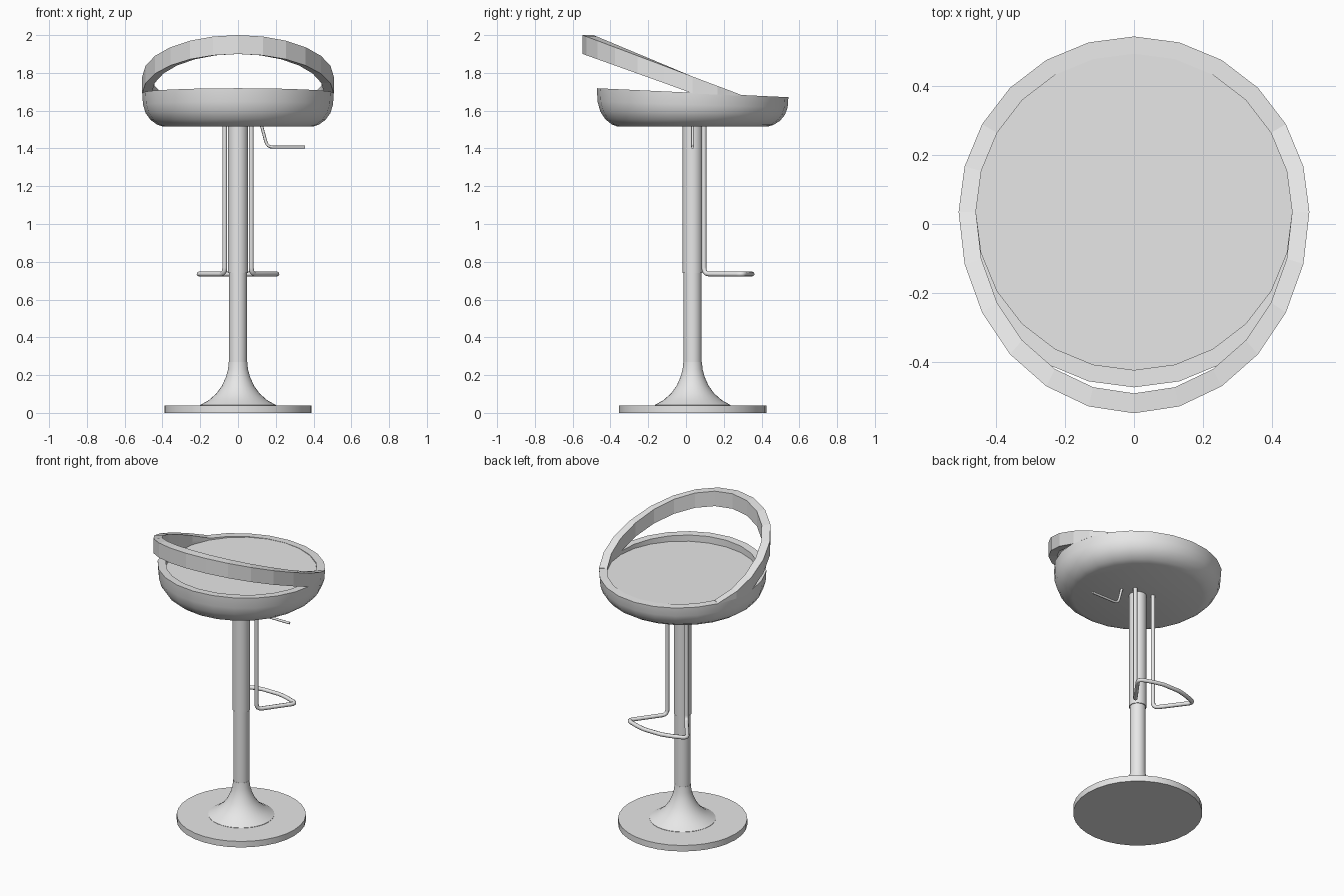
import bpy, bmesh, math
from mathutils import Vector

if "Cube" in bpy.data.objects:
    bpy.data.objects.remove(bpy.data.objects["Cube"], do_unlink=True)

CY = 0.035          # y of the stool's vertical axis
SIDES = 24          # seat and backrest facets

grey = bpy.data.materials.new("light_grey")
grey.use_nodes = True
grey.diffuse_color = (0.8, 0.8, 0.8, 1)
grey.node_tree.nodes["Principled BSDF"].inputs["Base Color"].default_value = (0.8, 0.8, 0.8, 1)


def activate(obj):
    bpy.ops.object.select_all(action="DESELECT")
    obj.select_set(True)
    bpy.context.view_layer.objects.active = obj


def smooth(obj, degrees=35):
    activate(obj)
    bpy.ops.object.shade_smooth_by_angle(angle=math.radians(degrees))


def loft(name, rings, closed):
    """Skin rings of points; closed joins last ring to first, else caps the ends
    and each ring is a loop."""
    bm = bmesh.new()
    loops = [[bm.verts.new(p) for p in ring] for ring in rings]
    for a, b in zip(loops, loops[1:]):
        for i in range(len(a)):
            j = (i + 1) % len(a)
            bm.faces.new((a[i], a[j], b[j], b[i]))
    if closed:
        bm.faces.new(loops[0])
        bm.faces.new(loops[-1])
    bmesh.ops.recalc_face_normals(bm, faces=bm.faces)
    mesh = bpy.data.meshes.new(name)
    bm.to_mesh(mesh)
    bm.free()
    mesh.materials.append(grey)
    obj = bpy.data.objects.new(name, mesh)
    bpy.context.collection.objects.link(obj)
    return obj


def circle(r, height, sides):
    """Ring around the axis; height is a number or a function of y."""
    ring = []
    for i in range(sides):
        a = math.tau * i / sides
        x, y = r * math.cos(a), CY + r * math.sin(a)
        ring.append((x, y, height(y) if callable(height) else height))
    return ring


def lathe(name, profile, sides=32):
    obj = loft(name, [circle(r, z, sides) for r, z in profile], True)
    smooth(obj)
    return obj


def fillet(points, radius, steps=4):
    """Round the inner corners of a path."""
    pts = [Vector(p) for p in points]
    out = [pts[0]]
    for a, b, c in zip(pts, pts[1:], pts[2:]):
        r = min(radius, (a - b).length * 0.4, (c - b).length * 0.4)
        p, q = b + (a - b).normalized() * r, b + (c - b).normalized() * r
        for i in range(steps + 1):
            t = i / steps
            out.append(p * (1 - t) ** 2 + b * 2 * t * (1 - t) + q * t * t)
    return out + [pts[-1]]


def tube(name, path, radius):
    curve = bpy.data.curves.new(name, "CURVE")
    curve.dimensions = "3D"
    curve.bevel_depth = radius
    curve.bevel_resolution = 2
    curve.use_fill_caps = True
    spline = curve.splines.new("POLY")
    spline.points.add(len(path) - 1)
    for point, co in zip(spline.points, path):
        point.co = (*co, 1)
    curve.materials.append(grey)
    obj = bpy.data.objects.new(name, curve)
    bpy.context.collection.objects.link(obj)
    activate(obj)
    bpy.ops.object.convert(target="MESH")
    smooth(bpy.context.object, 50)


# Base plate, flared foot, column and sliding sleeve
lathe("base_plate", [(0.39, 0), (0.39, 0.04)])
lathe("flared_foot", [(0.2, 0.038), (0.2, 0.042), (0.155, 0.067), (0.115, 0.102),
                      (0.085, 0.143), (0.064, 0.19), (0.053, 0.23), (0.049, 0.27)])
lathe("column", [(0.048, 0.25), (0.048, 0.76)])
lathe("column_sleeve", [(0.053, 0.74), (0.053, 1.53)])

# Seat: rounded bowl with a sloping rim and a flat recessed cushion
SEAT_BOTTOM, OUTER, INNER = 1.515, 0.507, 0.457


def rim(y):
    return 1.695 - 0.047 * (y - CY)


def level(f):
    return lambda y: SEAT_BOTTOM + f * (rim(y) - SEAT_BOTTOM)


bowl = [(0.395, 0), (0.428, 0.06), (0.463, 0.2), (0.489, 0.4), (0.503, 0.65), (OUTER, 1)]
rings = [circle(r, level(f), SIDES) for r, f in bowl]
rings += [circle(INNER, rim, SIDES), circle(INNER, 1.672, SIDES)]
smooth(loft("seat", rings, True))

# Backrest: sloping hoop that rises out of the rim on both sides
sections = []
for i in range(-2, SIDES // 2 + 3):
    a = math.tau * i / SIDES
    c, s = math.cos(a), math.sin(a)
    stretch = 1.148 if s > 0 else 1
    y_out, y_in = (CY - r * s * stretch for r in (OUTER, INNER))
    top = 2.0 - 0.377 * (y_out + 0.547)
    low = 1.9 - 0.357 * (y_out + 0.547) if s > 0.01 else rim(y_out) - 0.004
    sections.append([(OUTER * c, y_out, low), (OUTER * c, y_out, top),
                     (INNER * c, y_in, top), (INNER * c, y_in, low)])
loft("backrest", sections, True)

# Footrest: two hanging bars joined by a bowed rail
half = fillet([(0.07, 0.095, 1.53), (0.07, 0.095, 0.735), (0.22, 0.3, 0.735),
               (0.125, 0.335, 0.735), (0.06, 0.35, 0.735)], 0.035)
tube("footrest", half + [Vector((-p.x, p.y, p.z)) for p in reversed(half)], 0.013)

# Height lever under the seat
tube("height_lever", fillet([(0.122, CY, 1.53), (0.155, CY, 1.407), (0.355, CY, 1.407)], 0.03), 0.008)
